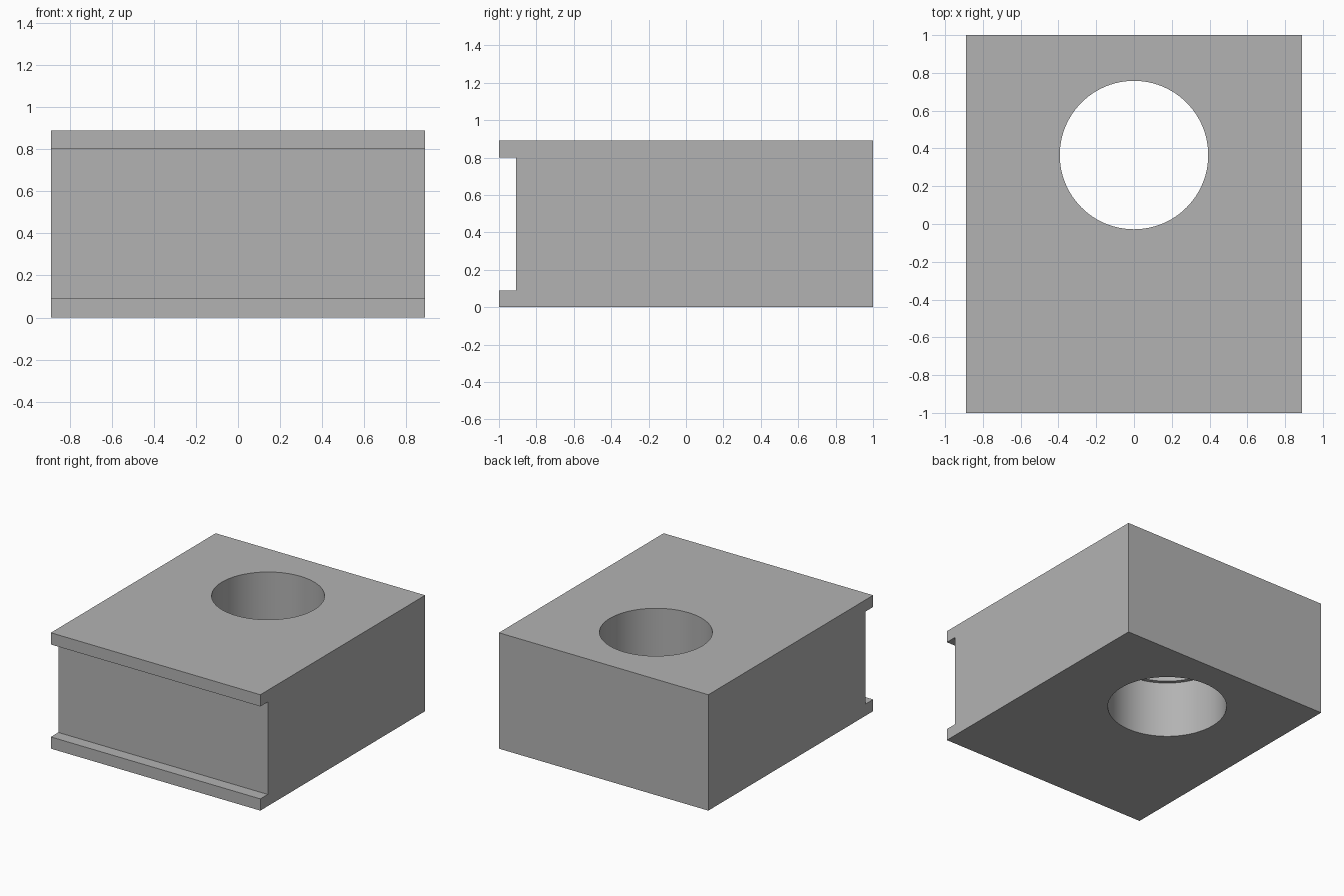
import bpy
import bmesh
import math

default = bpy.data.objects.get("Cube")
if default:
    bpy.data.objects.remove(default, do_unlink=True)

HALF_WIDTH, HEIGHT = 0.89, 0.89
LIP, GROOVE_Y = 0.09, -0.91
HOLE_Y = 0.365

grey = bpy.data.materials.new("plain grey")
grey.use_nodes = True
colour = (0.45, 0.45, 0.45, 1)
grey.diffuse_color = colour
grey.node_tree.nodes["Principled BSDF"].inputs["Base Color"].default_value = colour


def extruded_block(name, profile):
    """Extrude a closed (y, z) profile across the full width."""
    bm = bmesh.new()
    face = bm.faces.new([bm.verts.new((-HALF_WIDTH, y, z)) for y, z in profile])
    side = bmesh.ops.extrude_face_region(bm, geom=[face])["geom"]
    moved = [v for v in side if isinstance(v, bmesh.types.BMVert)]
    bmesh.ops.translate(bm, verts=moved, vec=(2 * HALF_WIDTH, 0, 0))
    bmesh.ops.recalc_face_normals(bm, faces=bm.faces)
    mesh = bpy.data.meshes.new(name)
    bm.to_mesh(mesh)
    bm.free()
    mesh.materials.append(grey)
    obj = bpy.data.objects.new(name, mesh)
    bpy.context.collection.objects.link(obj)
    return obj


def drill(target, radius, bottom, top):
    """Cut a vertical round hole, then discard the cutter."""
    bpy.ops.mesh.primitive_cylinder_add(
        vertices=96, radius=radius, depth=top - bottom,
        location=(0, HOLE_Y, (top + bottom) / 2))
    cutter = bpy.context.object
    cutter.name = "hole_cutter"
    cutter.hide_render = True
    cutter.data.materials.append(grey)
    mod = target.modifiers.new("hole", "BOOLEAN")
    mod.operation = "DIFFERENCE"
    mod.solver = "EXACT"
    mod.object = cutter
    bpy.ops.object.select_all(action="DESELECT")
    target.select_set(True)
    bpy.context.view_layer.objects.active = target
    bpy.ops.object.modifier_apply(modifier=mod.name)
    bpy.data.objects.remove(cutter, do_unlink=True)


# Block with a full-width groove between two lips on the front
block = extruded_block("grooved_block", [
    (-1, 0), (1, 0), (1, HEIGHT), (-1, HEIGHT),
    (-1, HEIGHT - LIP), (GROOVE_Y, HEIGHT - LIP),
    (GROOVE_Y, LIP), (-1, LIP)])

# Through hole, with a slightly wider bore in the lower half
drill(block, 0.393, -0.2, HEIGHT + 0.2)
drill(block, 0.42, -0.2, 0.435)

bpy.ops.object.shade_smooth_by_angle(angle=math.radians(30))
